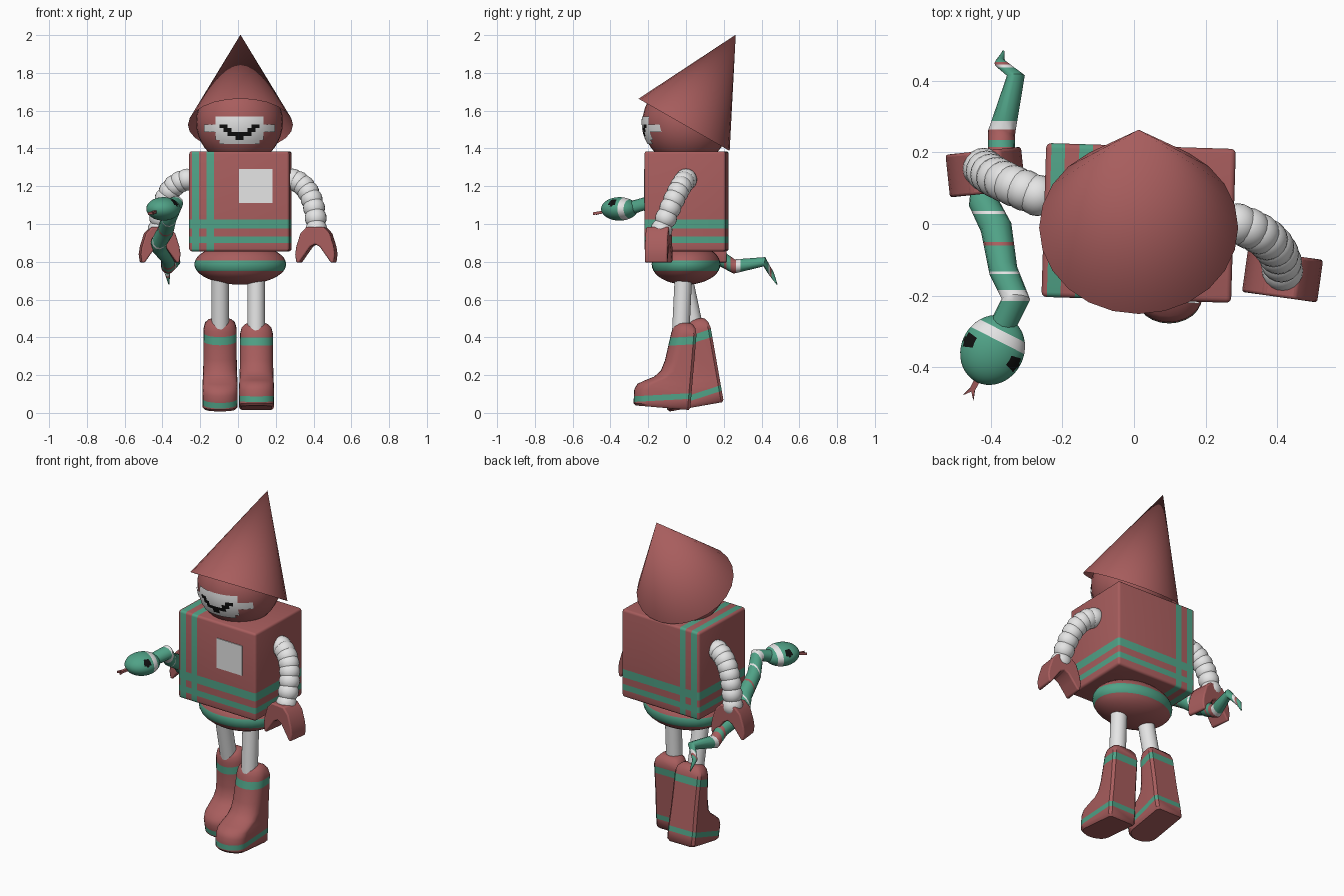
import bpy, bmesh
from math import sin, cos, pi, radians, sqrt
from mathutils import Vector, Matrix

if "Cube" in bpy.data.objects:
    bpy.data.objects.remove(bpy.data.objects["Cube"])


def material(name, rgb):
    m = bpy.data.materials.new(name)
    m.use_nodes = True
    m.diffuse_color = (*rgb, 1)
    m.node_tree.nodes["Principled BSDF"].inputs["Base Color"].default_value = (*rgb, 1)
    return m


RED, TEAL, WHITE, BLACK = range(4)
MATS = [material("dusty_red", (.39, .11, .11)), material("sea_green", (.08, .36, .24)),
        material("soft_white", (.78, .78, .78)), material("black", (.005, .005, .005))]


def add(name, bm, color=RED, loc=(0, 0, 0), rot=(0, 0, 0), rule=None, recalc=True, angle=40):
    """Turn a bmesh into an object, coloured by one index or by a rule on face centres."""
    if recalc:
        bmesh.ops.recalc_face_normals(bm, faces=bm.faces[:])
    for f in bm.faces:
        if rule:
            f.material_index = rule(f.calc_center_median())
        elif color is not None:
            f.material_index = color
    me = bpy.data.meshes.new(name)
    bm.to_mesh(me)
    bm.free()
    for m in MATS:
        me.materials.append(m)
    ob = bpy.data.objects.new(name, me)
    bpy.context.collection.objects.link(ob)
    ob.location = loc
    ob.rotation_euler = [radians(a) for a in rot]
    bpy.ops.object.select_all(action='DESELECT')
    ob.select_set(True)
    bpy.context.view_layer.objects.active = ob
    bpy.ops.object.shade_smooth_by_angle(angle=radians(angle))
    return ob


def cut(bm, normal, *levels):
    n = Vector(normal)
    for d in levels:
        bmesh.ops.bisect_plane(bm, geom=bm.verts[:] + bm.edges[:] + bm.faces[:],
                               plane_co=n * d / n.length_squared, plane_no=n)


def within(v, *spans):
    return any(a < v < b for a, b in spans)


def sphere(radius, scale=(1, 1, 1), u=32, v=20):
    bm = bmesh.new()
    bmesh.ops.create_uvsphere(bm, u_segments=u, v_segments=v, radius=radius)
    bmesh.ops.scale(bm, vec=scale, verts=bm.verts[:])
    return bm


def loft(rings):
    bm = bmesh.new()
    loops = [[bm.verts.new(p) for p in r] for r in rings]
    for a, b in zip(loops, loops[1:]):
        for i in range(len(a)):
            j = (i + 1) % len(a)
            bm.faces.new((a[i], a[j], b[j], b[i]))
    bm.faces.new(loops[0])
    bm.faces.new(loops[-1])
    return bm


def prism(points, depth):
    return loft([[(x, y, z) for x, z in points] for y in (-depth / 2, depth / 2)])


def rod(name, a, b, r, color):
    a, b = Vector(a), Vector(b)
    bm = bmesh.new()
    bmesh.ops.create_cone(bm, cap_ends=True, segments=24, radius1=r, radius2=r, depth=(b - a).length)
    turn = (b - a).to_track_quat('Z', 'Y').to_matrix().to_4x4()
    bm.transform(Matrix.Translation((a + b) / 2) @ turn)
    add(name, bm, color)


# Hat: open tilted cone
bm = bmesh.new()
bmesh.ops.create_cone(bm, cap_ends=False, segments=24, radius1=.278, radius2=0, depth=.55)
bmesh.ops.translate(bm, vec=(0, 0, .275), verts=bm.verts[:])
add("hat", bm, RED, (.013, -.01, 1.525), (-29.8, 0, 0))

# Head and its pixel face plate
HEAD = (.008, 0, 1.54)
add("head", sphere(.23), RED, HEAD)
FACE = ["...######", "...######", "####oo###", "#####oo##", "...###ooo", "...#####o", "....#####"]
bm = bmesh.new()
size, R = .021, .235
for row, half in enumerate(FACE):
    for col, ch in enumerate(half + half[::-1]):
        if ch == ".":
            continue
        x, z = (col - 9) * size, .03 - row * size
        corners = [(x, z - size), (x + size, z - size), (x + size, z), (x, z)]
        f = bm.faces.new([bm.verts.new((p, -sqrt(R * R - p * p - q * q), q)) for p, q in corners])
        f.material_index = BLACK if ch == "o" else WHITE
bmesh.ops.remove_doubles(bm, verts=bm.verts[:], dist=.0001)
add("face_plate", bm, None, HEAD, recalc=False)

# Body box with crossing stripes
bm = bmesh.new()
bmesh.ops.create_cube(bm, size=1)
bmesh.ops.scale(bm, vec=(.53, .43, .53), verts=bm.verts[:])
bmesh.ops.bevel(bm, geom=bm.edges[:], offset=.014, segments=3, profile=.5, affect='EDGES')
COLS = [(-.25, -.212), (-.172, -.134)]
ROWS = [(-.144, -.095), (-.22, -.185)]
for spans, axis in ((COLS, (1, 0, 0)), (ROWS, (0, 0, 1))):
    for s in spans:
        cut(bm, axis, *s)
add("body", bm, loc=(.013, .003, 1.12), rot=(0, 0, -1.8),
    rule=lambda c: TEAL if within(c.x, *COLS) or within(c.z, *ROWS) else RED)

# Chest patch
bm = bmesh.new()
bmesh.ops.create_cube(bm, size=1)
bmesh.ops.scale(bm, vec=(.175, .008, .18), verts=bm.verts[:])
add("chest_patch", bm, WHITE, (.094, -.215, 1.2), (0, 0, -1.8))

# Pelvis with band
bm = sphere(1, (.243, .182, .108))
cut(bm, (0, 0, 1), -.035, .02)
add("pelvis", bm, loc=(.012, 0, .787), rule=lambda c: TEAL if within(c.z, (-.035, .02)) else RED)

# Legs
rod("left_leg", (.096, -.012, .76), (.096, -.03, .38), .046, WHITE)
rod("right_leg", (-.094, -.02, .76), (-.094, .06, .38), .046, WHITE)

# Boots: D-shaped sections as height, back, front, half width
BOOT = [(0, -.008, -.29, .082), (.012, 0, -.302, .092), (.085, 0, -.304, .093),
        (.115, 0, -.29, .092), (.138, 0, -.25, .091), (.16, 0, -.205, .09),
        (.195, 0, -.172, .089), (.25, 0, -.155, .088), (.4, 0, -.134, .087),
        (.432, -.008, -.125, .079), (.452, -.022, -.108, .06), (.458, -.035, -.09, .04)]
BANDS = [(.06, .09), (.35, .392)]


def boot_ring(z, back, front, w):
    d = min(.8 * w, (back - front) * .6)
    arc = [(w * cos(pi * i / 12), front + d - d * sin(pi * i / 12), z) for i in range(13)]
    e = .014
    return arc + [(-w, back - e, z), (e - w, back, z), (w - e, back, z), (w, back - e, z)]


for name, loc, tilt in (("left_boot", (.098, .022, .015), -4.8), ("right_boot", (-.095, .2, .058), 10)):
    bm = loft([boot_ring(*r) for r in BOOT])
    slant = (0, -.14, 1)
    for b in BANDS:
        cut(bm, slant, *b)
    add(name, bm, loc=loc, rot=(tilt, 0, 0),
        rule=lambda c: TEAL if within(c.dot(Vector(slant)), *BANDS) else RED)

# Beaded arms and claw hands
CLAW = [(.045, .075), (.078, .04), (.1, -.03), (.106, -.07), (.1, -.113),
        (.085, -.115), (.05, -.065), (.025, -.03)]
CLAW = CLAW + [(0, -.016)] + [(-x, z) for x, z in reversed(CLAW)]
ARMS = {"left": ([(.29, 0, 1.235), (.41, -.04, 1.2), (.415, -.13, .97)], (.415, -.145, .91), -8),
        "right": ([(-.27, .08, 1.235), (-.4, .13, 1.21), (-.42, .155, .97)], (-.415, .145, .91), 6)}
for side, (ctrl, wrist, turn) in ARMS.items():
    p, q, r = map(Vector, ctrl)
    for i in range(8):
        t = i / 7
        at = p * (1 - t) ** 2 + q * 2 * t * (1 - t) + r * t * t
        add(f"{side}_arm_bead_{i + 1}", sphere(.058, u=20, v=12), WHITE, at)
    hand = add(f"{side}_hand", prism(CLAW, .12), RED, wrist, (0, 0, turn))
    bevel = hand.modifiers.new("rounding", 'BEVEL')
    bevel.width, bevel.segments = .018, 3

# Snake body: kinked tapering tube, banded along its length
PATH = [(-.37, -.29, 1.085, .036), (-.33, -.21, 1.11, .04), (-.365, -.13, 1.03, .04),
        (-.385, -.01, .96, .044), (-.42, .06, .9, .042), (-.415, .13, .87, .04),
        (-.37, .18, .82, .04), (-.37, .255, .775, .038), (-.33, .415, .8, .025),
        (-.375, .45, .74, .015), (-.365, .482, .68, .003)]
pts = [Vector(p[:3]) for p in PATH]
rings = []
for i, p in enumerate(pts):
    t = (pts[min(i + 1, len(pts) - 1)] - pts[max(i - 1, 0)]).normalized()
    u = t.cross(Vector((0, 0, 1))).normalized()
    v = u.cross(t)
    rings.append([p + (u * cos(k * pi / 6) + v * sin(k * pi / 6)) * PATH[i][3] for k in range(12)])
bm = loft(rings)
PALE = [(-.215, -.185), (-.14, -.132), (.028, .036), (.264, .288), (.437, .446)]
RUST = [(-.06, -.05), (.2, .215), (.235, .264), (.446, .452)]
for s in PALE + RUST:
    cut(bm, (0, 1, 0), *s)
add("snake_body", bm,
    rule=lambda c: WHITE if within(c.y, *PALE) else RED if within(c.y, *RUST) else TEAL)

# Snake head with collar and eyes
SNOUT, TURN = (-.395, -.352, 1.08), (0, 0, -27)
bm = sphere(1, (.088, .1, .062), 40, 28)
cut(bm, (0, 1, 0), .03, .06)


def head_rule(c):
    if (Vector((abs(c.x), c.y, c.z)) - Vector((.07, -.008, .035))).length < .023:
        return BLACK
    return WHITE if within(c.y, (.03, .06)) else TEAL


add("snake_head", bm, loc=SNOUT, rot=TURN, rule=head_rule)

# Forked tongue
fork = [(-.008, 0), (.008, 0), (.008, .035), (.016, .06), (0, .04), (-.016, .06), (-.008, .035)]
add("snake_tongue", prism(fork, .014), RED, (-.436, -.432, 1.065), (100, 0, -27))
